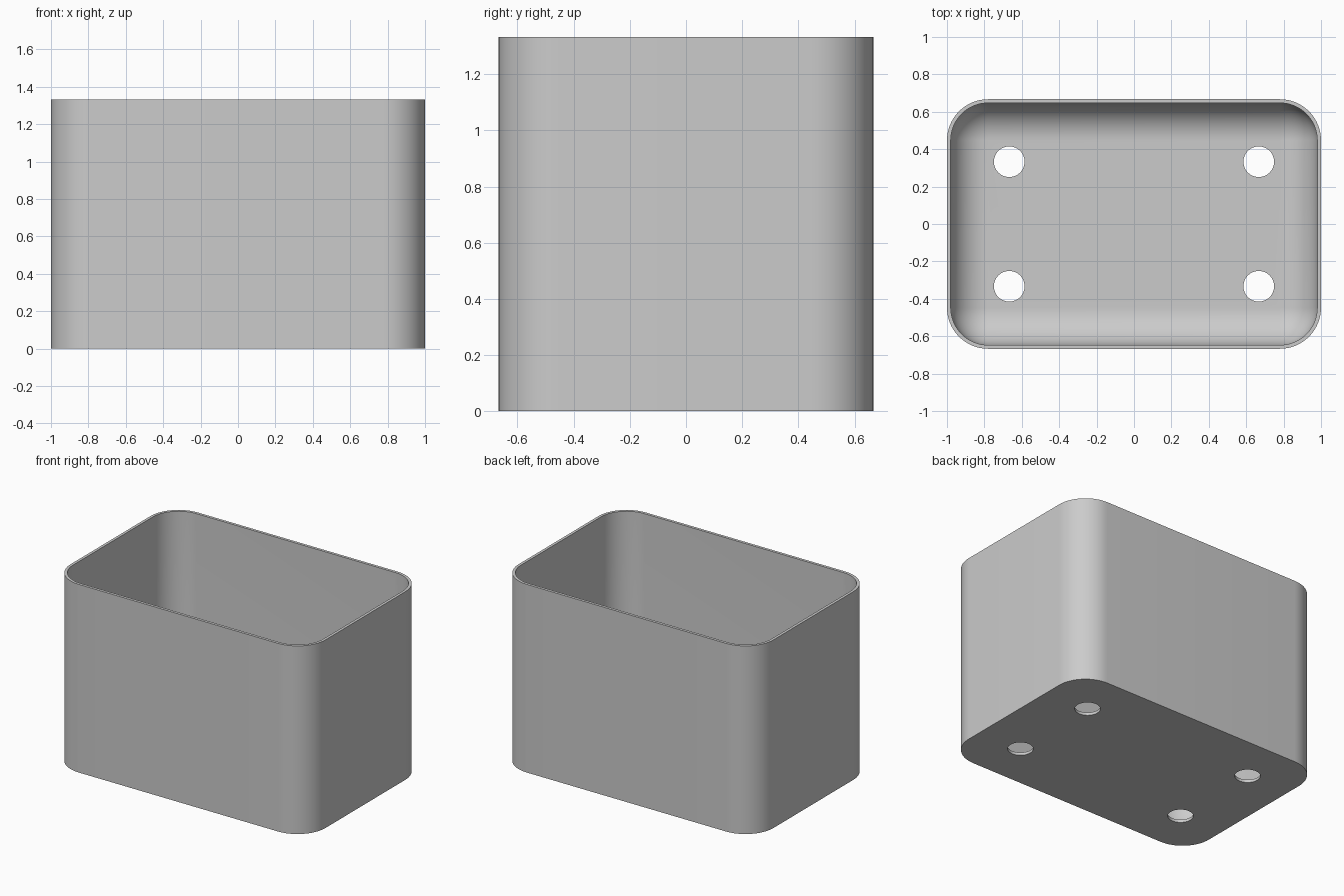
import bpy
import bmesh
import math

cube = bpy.data.objects.get("Cube")
if cube:
    bpy.data.objects.remove(cube, do_unlink=True)

HALF_X, HALF_Y, HEIGHT = 1.0, 0.667, 1.333
WALL, CORNER = 0.02, 0.22
FILLET = CORNER - WALL
HOLE_X, HOLE_Y, HOLE_R = 0.667, 0.333, 0.082
STEPS = 16

grey = bpy.data.materials.new("plain grey")
grey.use_nodes = True
colour = (0.6, 0.6, 0.6, 1)
grey.diffuse_color = colour
grey.node_tree.nodes["Principled BSDF"].inputs["Base Color"].default_value = colour


def outline(bm, inset, z):
    """Ring of a rounded rectangle, moved inward by inset."""
    r = CORNER - inset
    ring = []
    for corner, (sx, sy) in enumerate([(1, 1), (-1, 1), (-1, -1), (1, -1)]):
        for i in range(STEPS + 1):
            a = (corner + i / STEPS) * math.pi / 2
            ring.append(bm.verts.new((sx * (HALF_X - CORNER) + r * math.cos(a),
                                      sy * (HALF_Y - CORNER) + r * math.sin(a), z)))
    return ring


# Tub: outer wall, rim, inner wall, then a rounded sweep into the floor
levels = [(0, 0), (0, HEIGHT), (WALL, HEIGHT)]
for i in range(STEPS + 1):
    a = i / STEPS * math.pi / 2
    levels.append((WALL + FILLET * (1 - math.cos(a)),
                   WALL + FILLET * (1 - math.sin(a))))

bm = bmesh.new()
rings = [outline(bm, inset, z) for inset, z in levels]
for low, high in zip(rings, rings[1:]):
    for i in range(len(low)):
        j = (i + 1) % len(low)
        bm.faces.new((low[i], low[j], high[j], high[i]))
bm.faces.new(rings[0][::-1])
bm.faces.new(rings[-1])
bmesh.ops.remove_doubles(bm, verts=bm.verts, dist=1e-5)
bmesh.ops.recalc_face_normals(bm, faces=bm.faces)
mesh = bpy.data.meshes.new("tub")
bm.to_mesh(mesh)
bm.free()
mesh.materials.append(grey)
tub = bpy.data.objects.new("tub", mesh)
bpy.context.collection.objects.link(tub)

# Drain holes through the floor
cutters = []
for sx in (-1, 1):
    for sy in (-1, 1):
        bpy.ops.mesh.primitive_cylinder_add(vertices=48, radius=HOLE_R, depth=0.2,
                                            location=(sx * HOLE_X, sy * HOLE_Y, 0))
        cutter = bpy.context.object
        cutter.name = "drain_hole_cutter"
        cutter.hide_render = True
        cutter.data.materials.append(grey)
        cutters.append(cutter)
        cut = tub.modifiers.new("drain hole", 'BOOLEAN')
        cut.operation = 'DIFFERENCE'
        cut.solver = 'EXACT'
        cut.object = cutter

bpy.ops.object.select_all(action='DESELECT')
tub.select_set(True)
bpy.context.view_layer.objects.active = tub
for name in [m.name for m in tub.modifiers]:
    bpy.ops.object.modifier_apply(modifier=name)
for cutter in cutters:
    bpy.data.objects.remove(cutter, do_unlink=True)
bpy.ops.object.shade_smooth_by_angle(angle=math.radians(30))
